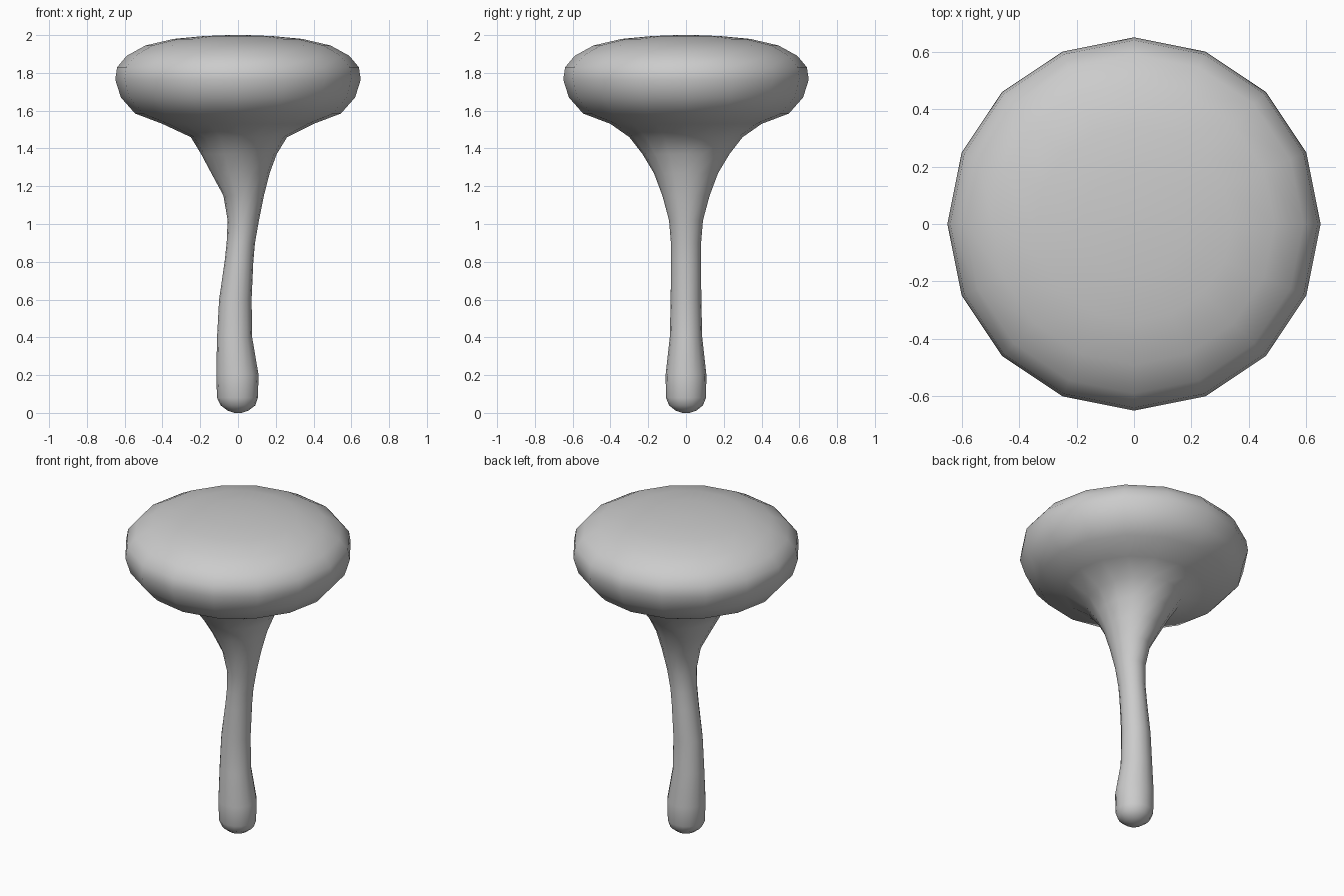
import bpy, bmesh, math

cube = bpy.data.objects.get("Cube")
if cube:
    bpy.data.objects.remove(cube)

SIDES = 16

# One pale grey for the whole mushroom
grey = bpy.data.materials.new("plain_grey")
grey.use_nodes = True
colour = (0.6, 0.6, 0.6, 1)
grey.diffuse_color = colour
grey.node_tree.nodes["Principled BSDF"].inputs["Base Color"].default_value = colour


def loft(name, rings):
    """Skin rings of (height, centre x, x radius, y radius), capping both ends."""
    bm = bmesh.new()
    loops = []
    for z, cx, rx, ry in rings:
        angles = [2 * math.pi * i / SIDES for i in range(SIDES)]
        loops.append([bm.verts.new((cx + rx * math.cos(a), ry * math.sin(a), z))
                      for a in angles])
    for low, high in zip(loops, loops[1:]):
        for i in range(SIDES):
            j = (i + 1) % SIDES
            bm.faces.new((low[i], low[j], high[j], high[i]))
    bm.faces.new(loops[0][::-1])
    bm.faces.new(loops[-1])
    for face in bm.faces:
        face.smooth = True
    mesh = bpy.data.meshes.new(name)
    bm.to_mesh(mesh)
    bm.free()
    mesh.materials.append(grey)
    obj = bpy.data.objects.new(name, mesh)
    bpy.context.collection.objects.link(obj)
    return obj


# Bent stem with a rounded foot, flaring out into the underside of the cap
stem = [
    (0.0, 0, 0.02, 0.02), (0.012, 0, 0.055, 0.055), (0.04, 0, 0.092, 0.09),
    (0.08, -0.003, 0.108, 0.106), (0.2, -0.003, 0.112, 0.108),
    (0.4, -0.018, 0.093, 0.086), (0.6, -0.014, 0.086, 0.081),
    (0.8, 0.005, 0.076, 0.08), (0.9, 0.015, 0.075, 0.08),
    (1.02, 0.028, 0.083, 0.09), (1.15, 0.03, 0.107, 0.125),
    (1.27, 0.013, 0.155, 0.17), (1.37, 0.005, 0.2, 0.23),
    (1.46, 0.005, 0.255, 0.3),
]

# Domed cap, round in plan
cap = [(z, 0, r, r) for z, r in [
    (1.53, 0.4), (1.585, 0.545), (1.67, 0.62), (1.765, 0.65), (1.83, 0.64),
    (1.89, 0.59), (1.945, 0.49), (1.98, 0.34), (1.995, 0.18), (2.0, 0.05)]]

loft("mushroom", stem + cap)
